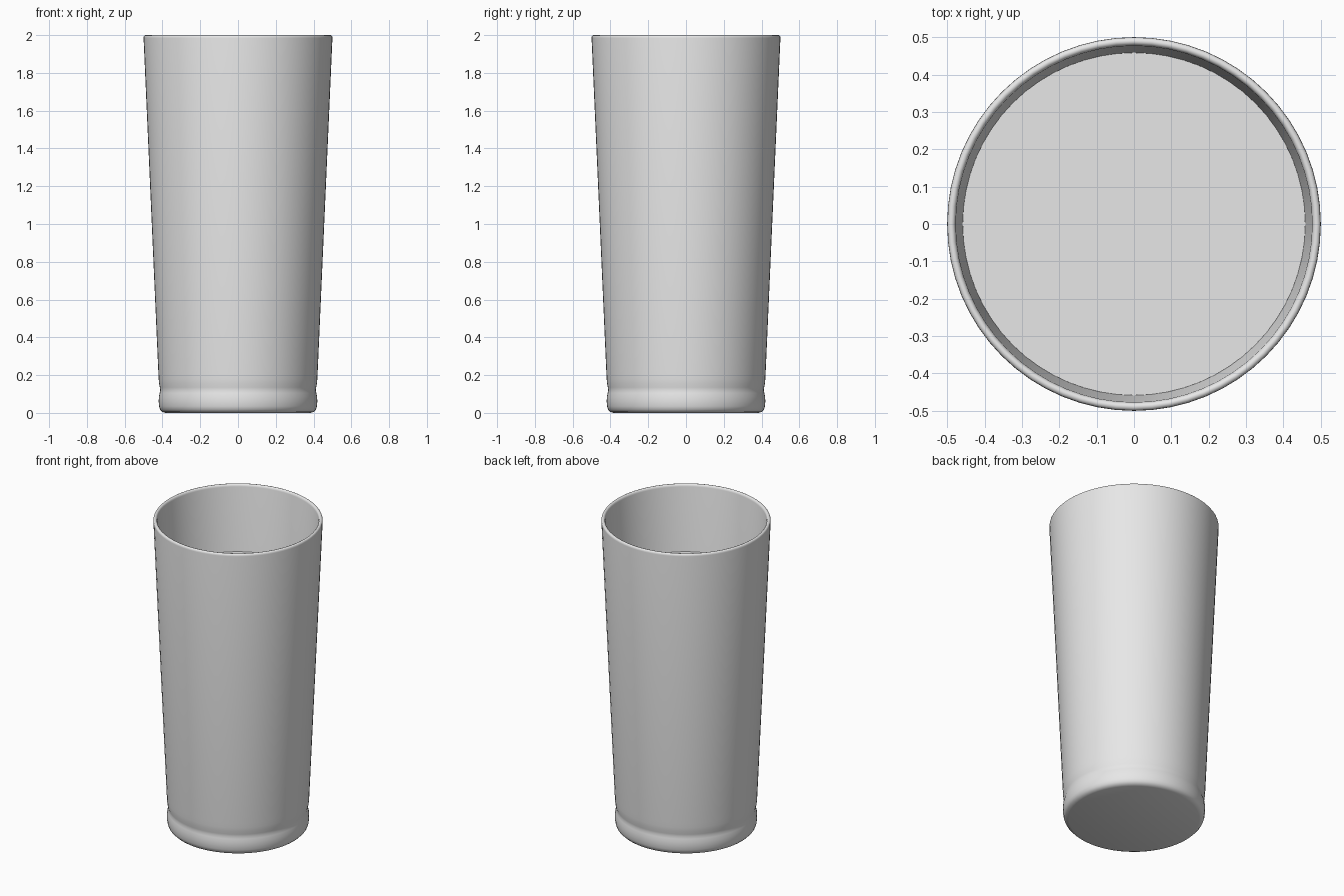
import bpy, bmesh, math

if "Cube" in bpy.data.objects:
    bpy.data.objects.remove(bpy.data.objects["Cube"])

grey = bpy.data.materials.new("light grey")
grey.diffuse_color = (0.8, 0.8, 0.8, 1)
grey.use_nodes = True
grey.node_tree.nodes["Principled BSDF"].inputs["Base Color"].default_value = grey.diffuse_color


def lathe(name, profile, segments=64):
    """Spin an (r, z) profile, starting and ending on the axis, into a closed solid."""
    bm = bmesh.new()
    verts = [bm.verts.new((r, 0, z)) for r, z in profile]
    edges = [bm.edges.new(pair) for pair in zip(verts, verts[1:])]
    bmesh.ops.spin(bm, geom=verts + edges, cent=(0, 0, 0), axis=(0, 0, 1),
                   angle=2 * math.pi, steps=segments)
    bmesh.ops.remove_doubles(bm, verts=bm.verts, dist=1e-5)
    bmesh.ops.recalc_face_normals(bm, faces=bm.faces)
    mesh = bpy.data.meshes.new(name)
    bm.to_mesh(mesh)
    bm.free()
    obj = bpy.data.objects.new(name, mesh)
    bpy.context.collection.objects.link(obj)
    mesh.materials.append(grey)
    bpy.ops.object.select_all(action='DESELECT')
    obj.select_set(True)
    bpy.context.view_layer.objects.active = obj
    bpy.ops.object.shade_smooth_by_angle(angle=math.radians(40))
    return obj


# Tumbler: rounded foot, shallow groove, tapered wall, rounded rim, inner wall and floor
lathe("tumbler", [
    (0, 0), (0.385, 0), (0.402, 0.006), (0.413, 0.018), (0.418, 0.035),
    (0.42, 0.06), (0.419, 0.085), (0.415, 0.105), (0.412, 0.12), (0.414, 0.135),
    (0.418, 0.155), (0.42, 0.18), (0.4215, 0.21), (0.5, 1.985),
    (0.499, 1.993), (0.495, 1.998), (0.489, 2.0), (0.483, 1.998), (0.479, 1.993),
    (0.477, 1.985), (0.399, 0.2), (0.39, 0.12), (0.37, 0.1), (0, 0.1)])

# Drink filling the tumbler, its flat surface meeting the inner wall
lathe("drink", [(0, 0.11), (0.36, 0.11), (0.395, 0.2), (0.4585, 1.57), (0, 1.57)])
